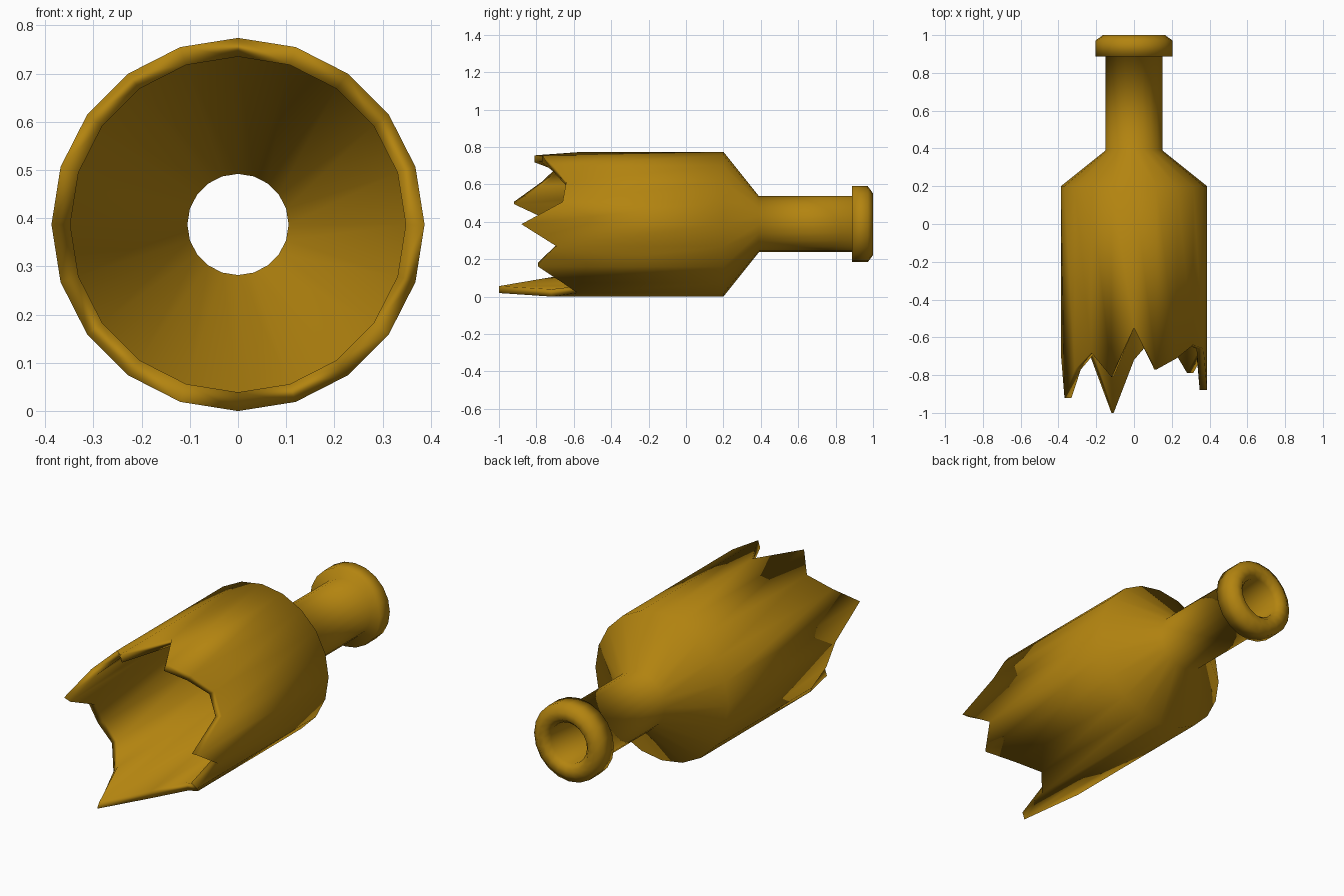
import bpy, bmesh, math

if "Cube" in bpy.data.objects:
    bpy.data.objects.remove(bpy.data.objects["Cube"])

SIDES = 20
R_OUT, R_IN = 0.387, 0.348
AXIS_Z = 0.387

# Jagged break: y of the rim at each side, counter-clockwise from +x
rim_y = [-0.88, -0.66, -0.64, -0.71, -0.77, -0.55, -0.81, -0.68, -0.77, -0.92,
         -0.69, -0.64, -0.60, -0.71, -1.00, -0.72, -0.58, -0.66, -0.79, -0.69]

# Closed wall profile (radius, y); None means the jagged rim height
profile = [
    (R_OUT, None), (R_OUT, 0.20), (0.15, 0.39), (0.15, 0.888),   # outside
    (0.203, 0.888), (0.203, 0.972), (0.165, 1.0), (0.13, 1.0),   # lip
    (0.105, 0.972), (0.105, 0.39), (R_IN, 0.18), (R_IN, None),   # inside
]

bm = bmesh.new()
rings = []
for r, y in profile:
    ring = []
    for k in range(SIDES):
        a = 2 * math.pi * k / SIDES
        ring.append(bm.verts.new((r * math.cos(a), rim_y[k] if y is None else y,
                                  AXIS_Z + r * math.sin(a))))
    rings.append(ring)

# Skin neighbouring rings, last to first closes the broken edge
for i, ring in enumerate(rings):
    nxt = rings[(i + 1) % len(rings)]
    for k in range(SIDES):
        j = (k + 1) % SIDES
        bm.faces.new((ring[k], ring[j], nxt[j], nxt[k])).smooth = True
bmesh.ops.recalc_face_normals(bm, faces=bm.faces[:])

mesh = bpy.data.meshes.new("broken_bottle")
bm.to_mesh(mesh)
bm.free()
bottle = bpy.data.objects.new("broken_bottle", mesh)
bpy.context.collection.objects.link(bottle)

# Amber glass
amber = bpy.data.materials.new("amber_glass")
amber.diffuse_color = (0.45, 0.23, 0.005, 1)
amber.use_nodes = True
amber.node_tree.nodes["Principled BSDF"].inputs["Base Color"].default_value = amber.diffuse_color
mesh.materials.append(amber)
